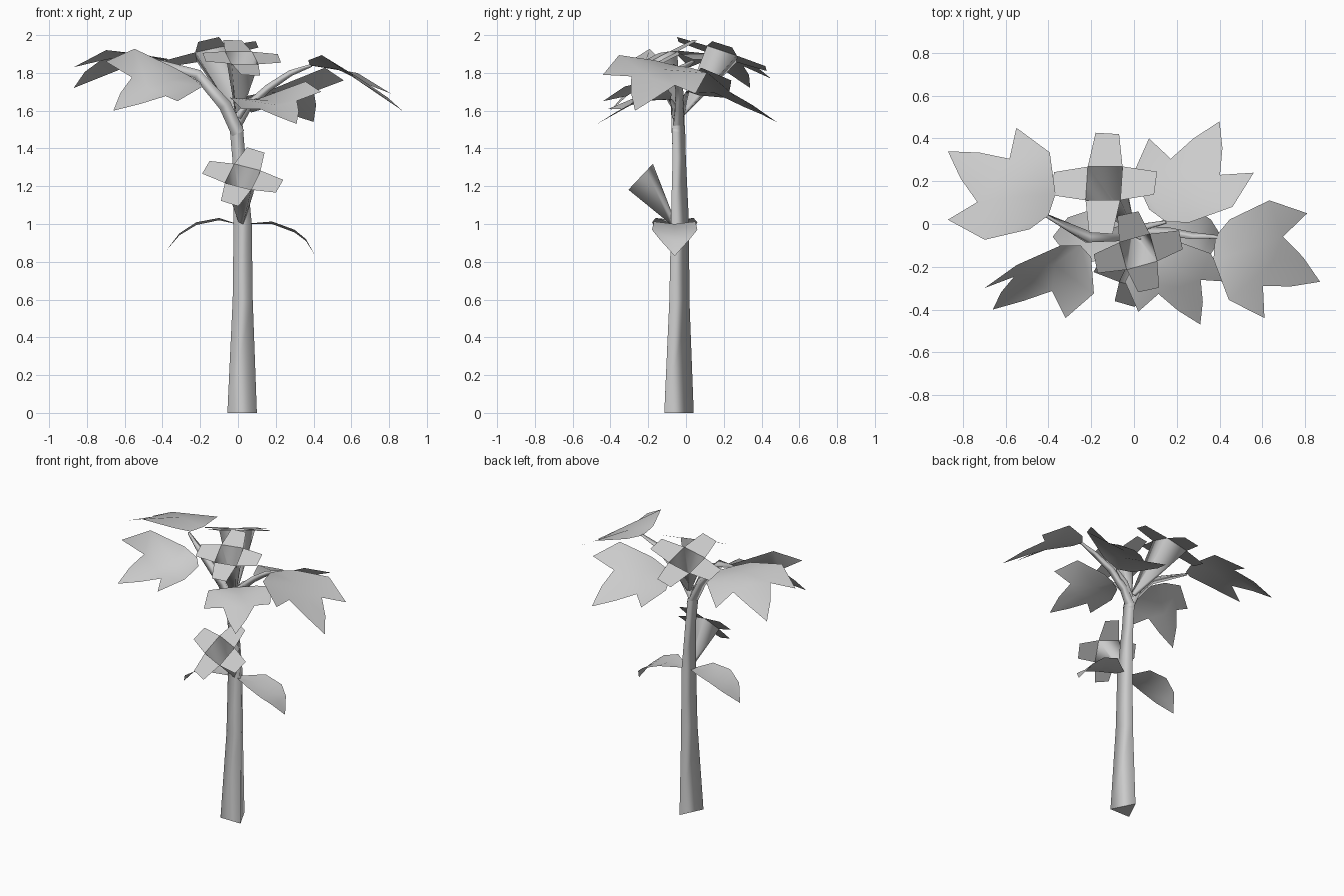
import bpy
import bmesh
from math import cos, sin, pi
from mathutils import Vector

cube = bpy.data.objects.get("Cube")
if cube:
    bpy.data.objects.remove(cube, do_unlink=True)

GREY = (0.6, 0.6, 0.6, 1.0)
grey = bpy.data.materials.new("plain grey")
grey.use_nodes = True
grey.diffuse_color = GREY
bsdf = grey.node_tree.nodes["Principled BSDF"]
bsdf.inputs["Base Color"].default_value = GREY


def finish(bm, name):
    """Turn a bmesh into a named object."""
    mesh = bpy.data.meshes.new(name)
    bm.to_mesh(mesh)
    bm.free()
    mesh.materials.append(grey)
    obj = bpy.data.objects.new(name, mesh)
    bpy.context.collection.objects.link(obj)


def add_face(bm, verts, smooth=True):
    face = bm.faces.new(verts)
    face.smooth = smooth


def tube(name, path, capped=False):
    """Three-sided tube along (x, y, z, half width) points, flat side to the front."""
    bm = bmesh.new()
    centres = [Vector(p[:3]) for p in path]
    rings = []
    for i, p in enumerate(path):
        way = (centres[min(i + 1, len(path) - 1)] - centres[max(i - 1, 0)]).normalized()
        across = Vector((0, 1, 0)).cross(way).normalized()
        depth = way.cross(across)
        rings.append([bm.verts.new(centres[i] + p[3] * (across * a + depth * b))
                      for a, b in ((-1, -1), (1, -1), (0, 1))])
    for low, high in zip(rings, rings[1:]):
        for k in range(3):
            n = (k + 1) % 3
            add_face(bm, (low[k], low[n], high[n], high[k]))
    if capped:
        add_face(bm, rings[0][::-1], smooth=False)
    finish(bm, name)


# Half outline of a three-lobed leaf: (along the rib, across)
HALF = [(0.06, 0.38), (0.32, 0.95), (0.67, 1.0), (0.55, 0.47), (0.78, 0.28)]
RIB = [0, 0.3, 0.55, 1]


def lobed_leaf(name, base, tip, left, right, arch=0.06):
    """Drooping leaf that reaches its middle tip and both side tips."""
    base, tip, left, right = map(Vector, (base, tip, left, right))
    length = tip - base
    side = (left - right) / 2
    curl = (left + right) / 2 - base - 0.67 * length
    bm = bmesh.new()

    def point(u, v):
        lift = arch * 4 * u * (1 - u) * (1 - abs(v) * u / 0.67)
        return bm.verts.new(base + length * u + side * v + curl * v * v + Vector((0, 0, lift)))

    rib = [point(u, 0) for u in RIB]
    for sign in (1, -1):
        a, b, c, d, e = [point(u, sign * v) for u, v in HALF]
        for ring in ((rib[0], rib[1], b, a), (rib[1], rib[2], d, b),
                     (b, d, c), (rib[2], rib[3], e, d)):
            add_face(bm, ring[::sign])
    finish(bm, name)


def simple_leaf(name, rows, y):
    """Arched pointed leaf with raised edges from (x, z, half width) rows."""
    bm = bmesh.new()
    lines = [[bm.verts.new((x, y + s * w, z + 0.12 * abs(s) * w)) for s in (-1, 0, 1)]
             for x, z, w in rows[:-1]]
    x, z, _ = rows[-1]
    tip = bm.verts.new((x, y, z))
    for one, two in zip(lines, lines[1:]):
        for k in range(2):
            add_face(bm, (one[k], two[k], two[k + 1], one[k + 1]))
    for k in range(2):
        add_face(bm, (lines[-1][k], tip, lines[-1][k + 1]))
    bm.normal_update()
    if sum(f.normal.z for f in bm.faces) < 0:
        bmesh.ops.reverse_faces(bm, faces=bm.faces)
    finish(bm, name)


def flower(name, root, centre, normal, toward, rim, reach):
    """Open square cup with four flat petals round its rim."""
    root, centre = Vector(root), Vector(centre)
    n = Vector(normal).normalized()
    u = Vector(toward)
    u = (u - n * u.dot(n)).normalized()
    v = n.cross(u)
    corners = ((1, -1), (1, 1), (-1, 1), (-1, -1))

    bm = bmesh.new()
    low, high = [[bm.verts.new(c + r * (u * a + v * b)) for a, b in corners]
                 for c, r in ((root, 0.012), (centre, rim))]
    for k in range(4):
        m = (k + 1) % 4
        add_face(bm, (low[k], low[m], high[m], high[k]))
    finish(bm, name + "_cup")

    bm = bmesh.new()
    for k in range(4):
        out = u * cos(k * pi / 2) + v * sin(k * pi / 2)
        wide = n.cross(out)
        shape = ((rim, -rim), (reach * 0.97, -rim * 0.68), (reach, rim * 0.68), (rim, rim))
        add_face(bm, [bm.verts.new(centre + out * a + wide * b) for a, b in shape], smooth=False)
    finish(bm, name + "_petals")


# Trunk and branches
tube("trunk", [(0.022, -0.037, 0, 0.078), (0.025, -0.035, 0.6, 0.053), (0.025, -0.032, 1.0, 0.048),
               (0.005, -0.036, 1.35, 0.035), (-0.01, -0.04, 1.52, 0.035)], capped=True)
tube("left_branch", [(0.0, -0.04, 1.48, 0.035), (-0.07, -0.045, 1.63, 0.034),
                     (-0.21, -0.06, 1.79, 0.026), (-0.41, 0.04, 1.86, 0.008)])
tube("right_branch", [(-0.01, -0.04, 1.52, 0.028), (0.05, -0.035, 1.62, 0.023),
                      (0.16, -0.035, 1.72, 0.02), (0.28, -0.055, 1.80, 0.016),
                      (0.39, -0.06, 1.84, 0.008)])
tube("back_stem", [(0.0, -0.03, 1.57, 0.02), (0.06, -0.01, 1.65, 0.015), (0.15, 0.01, 1.7, 0.007)])
tube("front_stem", [(0.0, -0.05, 1.57, 0.02), (0.04, -0.06, 1.62, 0.014), (0.1, -0.08, 1.66, 0.007)])

# Crown leaves: base, middle tip, left tip, right tip
lobed_leaf("outer_right_leaf", (-0.40, 0.04, 1.87), (-0.87, 0.34, 1.72),
           (-0.87, 0.02, 1.83), (-0.55, 0.45, 1.77), arch=0.09)
lobed_leaf("front_right_leaf", (-0.25, -0.10, 1.78), (-0.66, -0.40, 1.60),
           (-0.32, -0.44, 1.65), (-0.70, -0.30, 1.86), arch=0.04)
lobed_leaf("outer_left_leaf", (0.38, -0.06, 1.84), (0.87, -0.27, 1.60),
           (0.81, 0.05, 1.69), (0.61, -0.44, 1.79))
lobed_leaf("back_left_leaf", (0.15, 0.01, 1.70), (0.40, 0.48, 1.54),
           (0.07, 0.40, 1.59), (0.56, 0.24, 1.76), arch=0.05)
lobed_leaf("front_left_leaf", (0.10, -0.08, 1.66), (0.31, -0.47, 1.53),
           (0.44, -0.27, 1.70), (0.02, -0.41, 1.61), arch=0.04)

# Lower leaves on the trunk
simple_leaf("lower_left_leaf", [(0.05, 1.0, 0.02), (0.18, 1.0, 0.11), (0.30, 0.955, 0.12),
                                (0.36, 0.91, 0.08), (0.41, 0.83, 0)], -0.06)
simple_leaf("lower_right_leaf", [(-0.01, 1.0, 0.02), (-0.10, 1.02, 0.10), (-0.22, 0.995, 0.12),
                                 (-0.31, 0.94, 0.09), (-0.38, 0.86, 0)], -0.06)

# Flowers
flower("back_flower", (-0.01, -0.02, 1.58), (-0.14, 0.19, 1.90), (-0.2, 0.32, 0.93), (1, 0, 0.2), 0.083, 0.25)
flower("front_flower", (0.0, -0.04, 1.58), (0.02, -0.13, 1.88), (0.15, -0.48, 1), (0.37, 0.1, 0), 0.074, 0.21)
flower("lower_flower", (0.02, -0.07, 1.01), (0.025, -0.24, 1.25), (0, -0.73, 0.69), (0.4, -0.1, -0.1), 0.074, 0.21)
